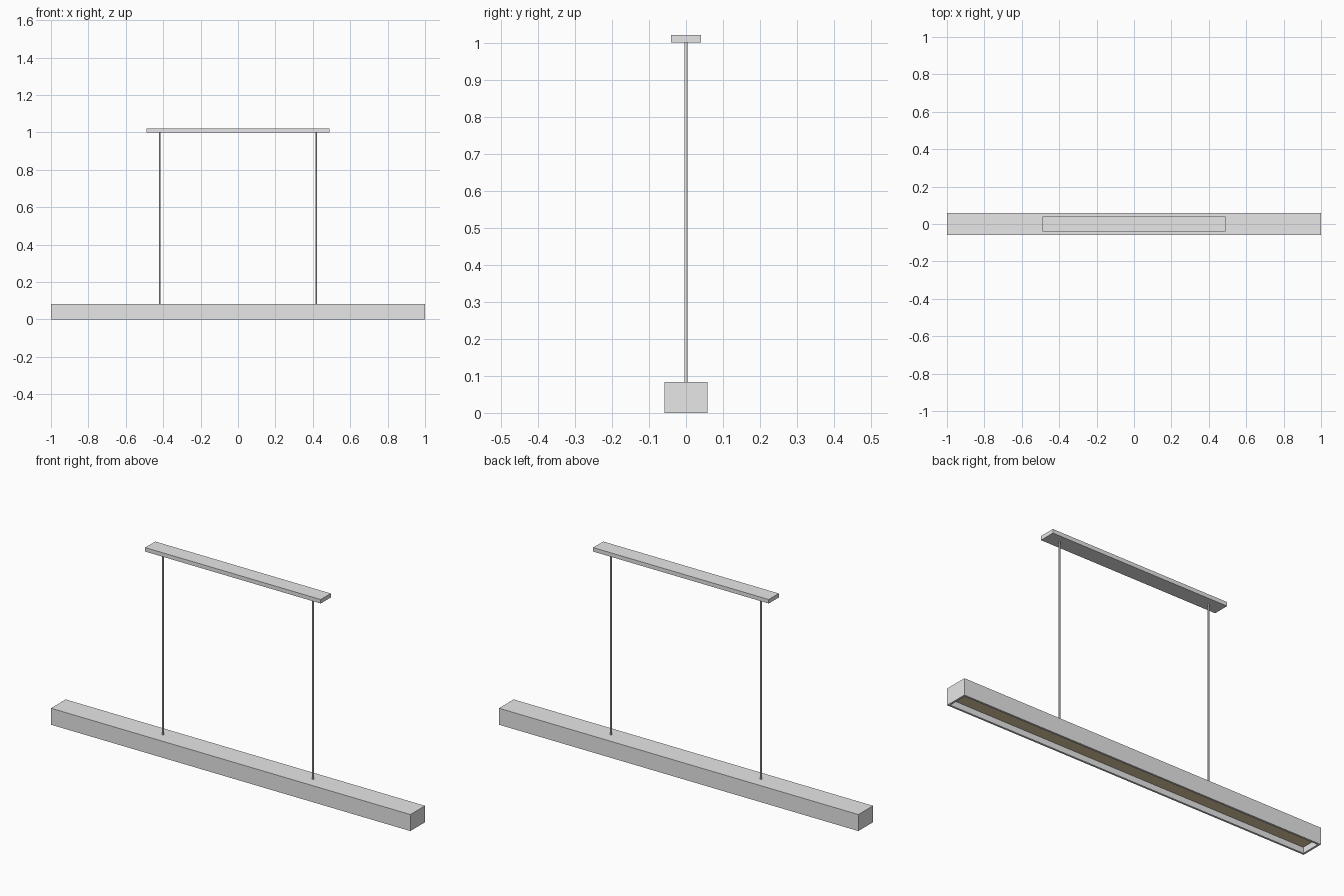
import bpy, bmesh
from mathutils import Matrix, Vector

if "Cube" in bpy.data.objects:
    bpy.data.objects.remove(bpy.data.objects["Cube"])


def material(name, r, g, b):
    m = bpy.data.materials.new(name)
    m.diffuse_color = (r, g, b, 1.0)
    m.use_nodes = True
    m.node_tree.nodes["Principled BSDF"].inputs["Base Color"].default_value = m.diffuse_color
    return m


metal = material("light grey metal", 0.8, 0.8, 0.8)
glow = material("warm diffuser", 0.9, 0.72, 0.45)


def finish(name, bm, mat):
    bmesh.ops.recalc_face_normals(bm, faces=bm.faces)
    me = bpy.data.meshes.new(name)
    bm.to_mesh(me)
    bm.free()
    me.materials.append(mat)
    ob = bpy.data.objects.new(name, me)
    bpy.context.collection.objects.link(ob)
    return ob


def box_mesh(sx, sy, z0, z1):
    bm = bmesh.new()
    bmesh.ops.create_cube(bm, size=1.0)
    bmesh.ops.scale(bm, vec=(sx, sy, z1 - z0), verts=bm.verts)
    bmesh.ops.translate(bm, vec=(0, 0, (z0 + z1) / 2), verts=bm.verts)
    return bm


WALL, RECESS = 0.014, 0.026
BODY_W, BODY_TOP = 0.116, 0.083
CANOPY_Z = 1.001

# Long lamp housing, hollowed from below
bm = box_mesh(2.0, BODY_W, 0.0, BODY_TOP)
bottom = min(bm.faces, key=lambda f: f.calc_center_median().z)
bmesh.ops.inset_region(bm, faces=[bottom], thickness=WALL)
ext = bmesh.ops.extrude_discrete_faces(bm, faces=[bottom])
bmesh.ops.translate(bm, vec=(0, 0, RECESS + 0.004), verts=ext["faces"][0].verts)
finish("lamp_housing", bm, metal)

# Warm diffuser filling the recess
finish("diffuser_panel",
       box_mesh(2.0 - 2 * WALL, BODY_W - 2 * WALL, RECESS, RECESS + 0.004), glow)

# Ceiling plate
finish("ceiling_plate", box_mesh(0.977, 0.08, CANOPY_Z, 1.021), metal)

# Two suspension rods
for side, x in (("left", -0.418), ("right", 0.418)):
    bm = bmesh.new()
    length = CANOPY_Z - BODY_TOP
    bmesh.ops.create_cone(bm, cap_ends=True, segments=16, radius1=0.004,
                          radius2=0.004, depth=length,
                          matrix=Matrix.Translation(Vector((x, 0, BODY_TOP + length / 2))))
    for f in bm.faces:
        f.smooth = len(f.verts) == 4
    for e in bm.edges:
        e.smooth = all(f.smooth for f in e.link_faces)
    finish(side + "_suspension_rod", bm, metal)
